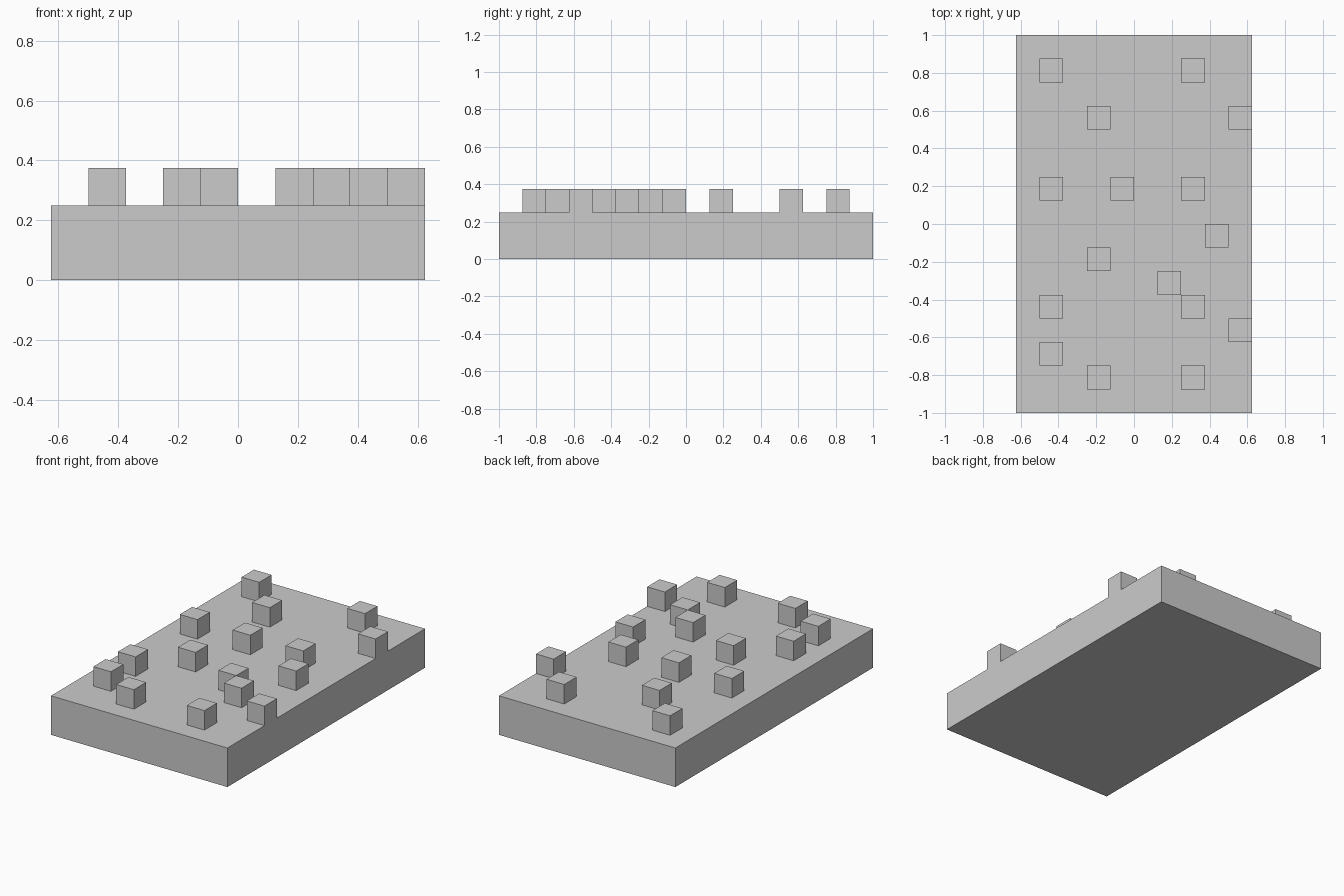
import bpy, bmesh
from mathutils import Matrix, Vector

if "Cube" in bpy.data.objects:
    bpy.data.objects.remove(bpy.data.objects["Cube"])

U = 0.125  # grid unit: edge of one small cube


def box(name, lo, size, open_bottom=False):
    """Flat-shaded box from its lower corner and size, in grid units."""
    size = Vector(size) * U
    centre = Vector(lo) * U + size / 2
    bm = bmesh.new()
    bmesh.ops.create_cube(bm, size=1, matrix=Matrix.Diagonal((*size, 1)))
    if open_bottom:
        bottom = [f for f in bm.faces if f.normal.z < -0.9]
        bmesh.ops.delete(bm, geom=bottom, context='FACES_ONLY')
    mesh = bpy.data.meshes.new(name)
    bm.to_mesh(mesh)
    bm.free()
    obj = bpy.data.objects.new(name, mesh)
    obj.location = centre
    bpy.context.collection.objects.link(obj)
    return obj


# Ground slab
box("slab", (-5, -8, 0), (10, 16, 2))

# Small cubes on the slab: row (y) -> columns (x) of lower corners
rows = {
    6: (-4, 2),
    4: (-2, 4),
    1: (-4, -1, 2),
    -1: (3,),
    -2: (-2,),
    -3: (1,),
    -4: (-4, 2),
    -5: (4,),
    -6: (-4,),
    -7: (-2, 2),
}
for y, columns in rows.items():
    for x in columns:
        box("small_cube", (x, y, 2), (1, 1, 1), open_bottom=True)
